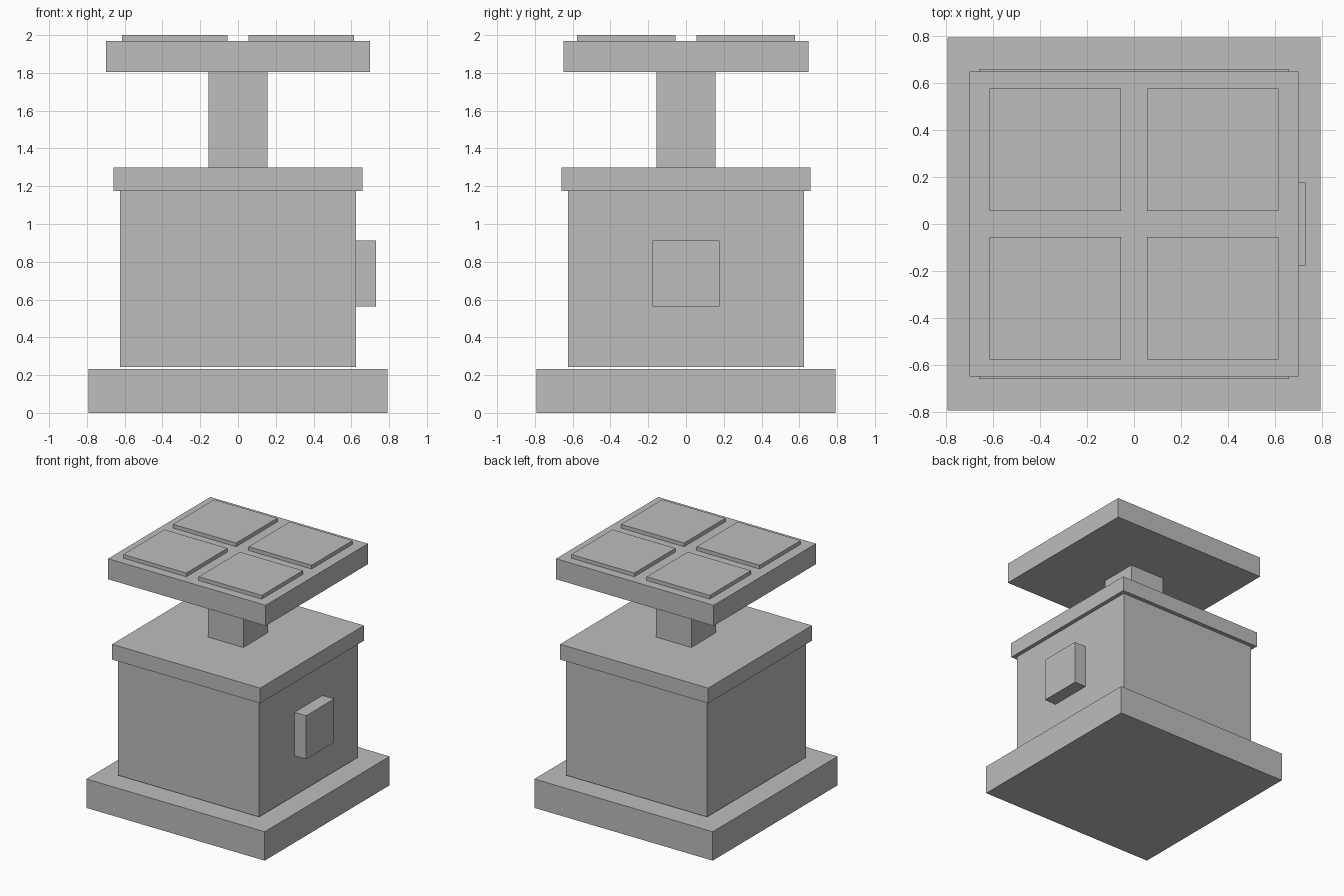
import bpy

if "Cube" in bpy.data.objects:
    bpy.data.objects.remove(bpy.data.objects["Cube"])

# One flat grey for the whole model
grey = bpy.data.materials.new("plain grey")
grey.diffuse_color = (0.51, 0.51, 0.51, 1.0)
grey.use_nodes = True
grey.node_tree.nodes["Principled BSDF"].inputs["Base Color"].default_value = grey.diffuse_color


def box(name, x, y, z):
    """Axis-aligned box from (min, max) ranges."""
    bpy.ops.mesh.primitive_cube_add(size=1)
    ob = bpy.context.object
    ob.name = name
    for v in ob.data.vertices:
        v.co = [lo if c < 0 else hi for c, (lo, hi) in zip(v.co, (x, y, z))]
    ob.data.materials.append(grey)
    return ob


def centred(name, hx, hy, z0, z1):
    return box(name, (-hx, hx), (-hy, hy), (z0, z1))


# Pedestal, from the ground up
centred("base_slab", 0.792, 0.792, 0.0, 0.232)
centred("body_block", 0.626, 0.626, 0.243, 1.176)
centred("body_lid", 0.658, 0.658, 1.176, 1.298)
centred("neck_post", 0.156, 0.156, 1.298, 1.805)
centred("top_slab", 0.70, 0.648, 1.805, 1.97)

# Plate on the right side of the body
box("side_plate", (0.626, 0.73), (-0.177, 0.177), (0.563, 0.912))

# Four raised panels on the top slab
for sx, side in ((-1, "left"), (1, "right")):
    for sy, end in ((-1, "front"), (1, "back")):
        x = sorted((sx * 0.055, sx * 0.615))
        y = sorted((sy * 0.055, sy * 0.577))
        box(f"top_panel_{end}_{side}", x, y, (1.97, 2.0))
